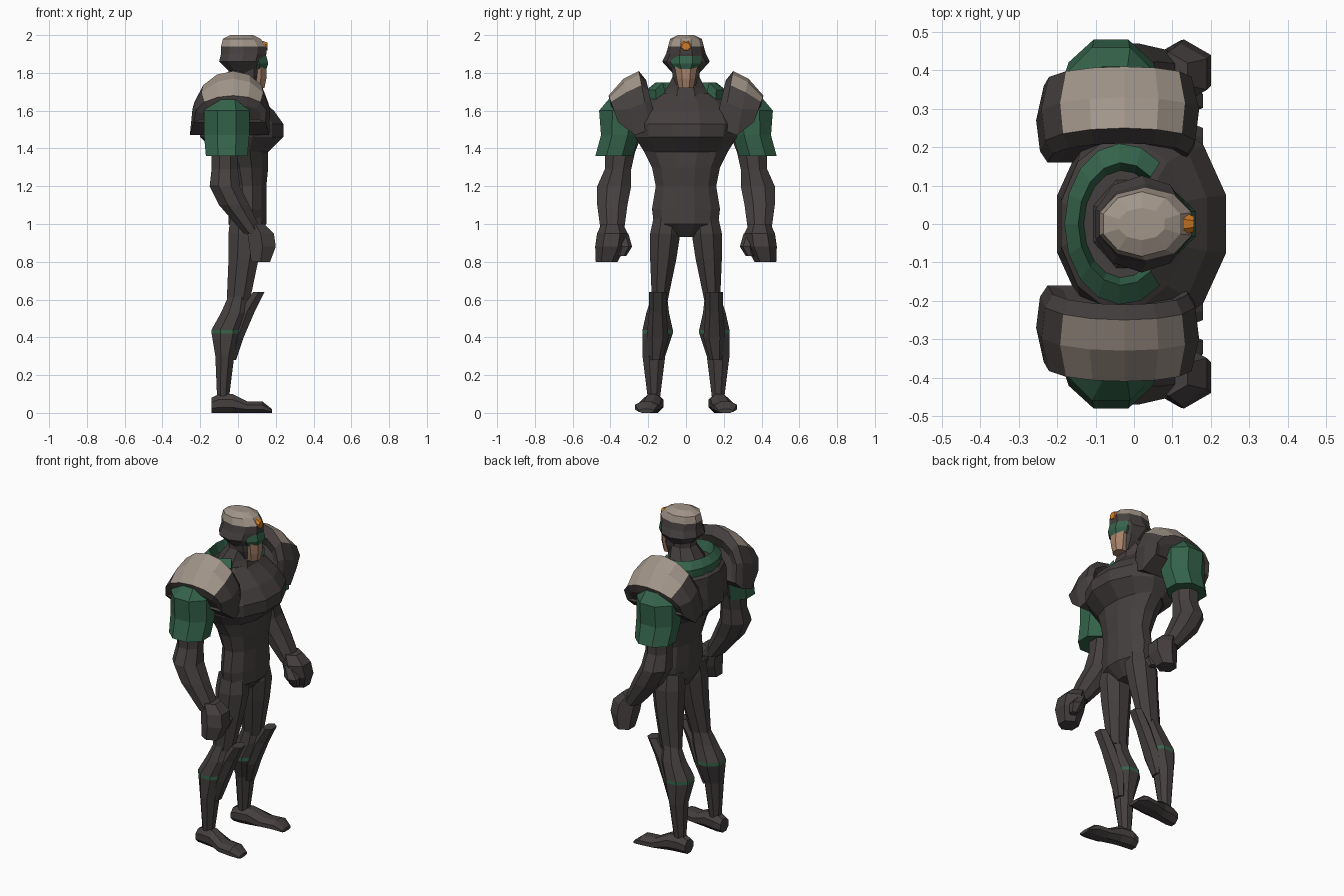
import bpy, bmesh
from math import cos, sin, pi, radians

cube = bpy.data.objects.get("Cube")
if cube:
    bpy.data.objects.remove(cube)


def material(name, red, green, blue):
    mat = bpy.data.materials.new(name)
    mat.use_nodes = True
    colour = (red, green, blue, 1)
    mat.diffuse_color = colour
    mat.node_tree.nodes["Principled BSDF"].inputs["Base Color"].default_value = colour
    return mat


DARK = material("dark armour", .06, .05, .05)
GREEN = material("green cloth", .035, .125, .07)
PALE = material("pale plating", .36, .3, .25)
TAN = material("tan skin", .38, .22, .14)
ORANGE = material("orange gem", .65, .2, .02)


def skin(name, rings, colour, accent=None, rule=None):
    """Bridge rings of points, cap both ends, and recolour the faces that pass the rule."""
    bm = bmesh.new()
    loops = [[bm.verts.new(point) for point in ring] for ring in rings]
    for low, high in zip(loops, loops[1:]):
        for i in range(len(low)):
            bm.faces.new((low[i - 1], low[i], high[i], high[i - 1]))
    bm.faces.new(loops[0])
    bm.faces.new(loops[-1])
    bmesh.ops.recalc_face_normals(bm, faces=bm.faces)
    mesh = bpy.data.meshes.new(name)
    mesh.materials.append(colour)
    if accent:
        mesh.materials.append(accent)
        for face in bm.faces:
            face.material_index = int(rule(face.calc_center_median()))
    bm.to_mesh(mesh)
    bm.free()
    obj = bpy.data.objects.new(name, mesh)
    bpy.context.collection.objects.link(obj)


def at(z, thick, wide, x=0, y=0):
    """One cross-section: its centre and its two half sizes."""
    return x, y, z, thick, wide


def loft(name, sections, colour, sides=8, side=1, along_x=False, accent=None, rule=None):
    """Skin polygons whose flats face the axes, level or standing across x."""
    rings = []
    grow = 1 / cos(pi / sides)
    for x, y, z, thick, wide in sections:
        ring = []
        for i in range(sides):
            angle = (i + .5) * 2 * pi / sides
            u, v = thick * grow * cos(angle), wide * grow * sin(angle)
            ring.append((x, side * (y + v), z + u) if along_x else (x + u, side * (y + v), z))
        rings.append(ring)
    skin(name, rings, colour, accent, rule)


# Torso: hips and waist under the overhanging chest mantle
loft("torso", [
    at(z=.93, x=.04, thick=.05, wide=.07),
    at(z=1, x=.05, thick=.1, wide=.17),
    at(z=1.08, x=.05, thick=.1, wide=.18),
    at(z=1.2, x=.05, thick=.1, wide=.16),
    at(z=1.3, x=.04, thick=.12, wide=.18),
    at(z=1.42, x=.02, thick=.14, wide=.24),
], DARK, sides=12)
loft("chest", [
    at(z=1.38, x=.02, thick=.14, wide=.22),
    at(z=1.46, x=.02, thick=.22, wide=.27),
    at(z=1.53, x=.02, thick=.22, wide=.28),
    at(z=1.6, thick=.19, wide=.26),
    at(z=1.65, x=-.03, thick=.16, wide=.22),
    at(z=1.69, x=-.03, thick=.12, wide=.15),
], DARK, sides=12)
loft("neck", [
    at(z=1.64, x=-.01, thick=.12, wide=.14),
    at(z=1.72, thick=.09, wide=.1),
    at(z=1.78, x=.02, thick=.07, wide=.07),
    at(z=1.86, x=.02, thick=.07, wide=.07),
], DARK)

# Standing collar, open at the throat
collar = []
for step in range(13):
    angle = radians(50 + step * 260 / 12)
    collar.append([(radius * .72 * cos(angle) - .03, radius * sin(angle), z)
                   for radius, z in ((.2, 1.6), (.21, 1.71), (.16, 1.75), (.13, 1.66))])
skin("collar", collar, GREEN)

# Head: helmet with pale crown, jaw guard, face, visor and forehead gem
loft("helmet", [
    at(z=1.79, x=.04, thick=.07, wide=.06),
    at(z=1.86, x=.02, thick=.12, wide=.12),
    at(z=1.9, x=.03, thick=.12, wide=.1),
    at(z=1.94, x=.03, thick=.12, wide=.09),
    at(z=1.98, x=.02, thick=.1, wide=.08),
    at(z=2, x=.02, thick=.06, wide=.04),
], DARK, sides=10, accent=PALE, rule=lambda centre: centre.z > 1.95)
loft("jaw_guard", [
    at(z=1.73, x=.07, thick=.04, wide=.05),
    at(z=1.78, x=.06, thick=.06, wide=.07),
    at(z=1.85, x=.05, thick=.08, wide=.08),
], DARK)
loft("face", [
    at(z=1.72, x=.1, thick=.04, wide=.04),
    at(z=1.77, x=.1, thick=.05, wide=.05),
    at(z=1.84, x=.1, thick=.05, wide=.06),
], TAN)
loft("visor", [
    at(z=1.82, x=.08, thick=.07, wide=.06),
    at(z=1.85, x=.08, thick=.08, wide=.08),
    at(z=1.89, x=.08, thick=.07, wide=.08),
], GREEN)
loft("forehead_gem", [
    at(x=.13, z=1.94, thick=.03, wide=.03),
    at(x=.156, z=1.94, thick=.02, wide=.02),
], ORANGE, along_x=True)


def shoulder_arch(crown, foot, half, top, bottom, side):
    """Arch over the shoulder, its feet set in from its crown."""
    points = []
    for step in range(9):
        angle = pi * step / 8
        rise = sin(angle) ** .8
        x = half * cos(angle) * (1 + rise / 8) - .045 + rise / 50
        points.append((x, side * (foot + (crown - foot) * rise), bottom + (top - bottom) * rise))
    return points


def on_crown(centre):
    return centre.z > 1.69 and -.17 < centre.x < .11 and abs(centre.y) > .235


for label, side in (("left", 1), ("right", -1)):
    # Shoulder armour with a pale crown
    arches = [
        shoulder_arch(crown=.23, foot=.17, half=.14, top=1.7, bottom=1.56, side=side),
        shoulder_arch(crown=.21, foot=.16, half=.18, top=1.76, bottom=1.54, side=side),
        shoulder_arch(crown=.25, foot=.19, half=.2, top=1.81, bottom=1.5, side=side),
        shoulder_arch(crown=.33, foot=.27, half=.21, top=1.77, bottom=1.47, side=side),
        shoulder_arch(crown=.41, foot=.36, half=.19, top=1.68, bottom=1.54, side=side),
        shoulder_arch(crown=.4, foot=.35, half=.16, top=1.63, bottom=1.55, side=side),
    ]
    skin(label + "_shoulder_pad", arches, DARK, PALE, on_crown)

    # Flared sleeve
    loft(label + "_sleeve", [
        at(z=1.36, x=-.06, y=.38, thick=.11, wide=.1),
        at(z=1.47, x=-.06, y=.35, thick=.12, wide=.1),
        at(z=1.6, x=-.06, y=.34, thick=.12, wide=.12),
        at(z=1.66, x=-.05, y=.33, thick=.08, wide=.08),
    ], GREEN, side=side)

    # Arm bending forward at the elbow, ending in a fist
    loft(label + "_arm", [
        at(z=1.58, x=-.05, y=.28, thick=.08, wide=.09),
        at(z=1.38, x=-.07, y=.35, thick=.07, wide=.08),
        at(z=1.29, x=-.07, y=.36, thick=.07, wide=.07),
        at(z=1.2, x=-.07, y=.38, thick=.08, wide=.09),
        at(z=1.1, x=-.02, y=.39, thick=.08, wide=.08),
        at(z=.95, x=.08, y=.39, thick=.05, wide=.06),
    ], DARK, side=side)
    loft(label + "_fist", [
        at(z=1, x=.09, y=.39, thick=.05, wide=.05),
        at(z=.95, x=.12, y=.39, thick=.07, wide=.07),
        at(z=.88, x=.13, y=.4, thick=.07, wide=.07),
        at(z=.8, x=.12, y=.42, thick=.05, wide=.05),
    ], DARK, sides=6, side=side)
    loft(label + "_thumb", [
        at(z=.95, x=.1, y=.34, thick=.02, wide=.03),
        at(z=.88, x=.14, y=.32, thick=.04, wide=.03),
        at(z=.83, x=.15, y=.34, thick=.02, wide=.02),
    ], DARK, sides=6, side=side)

    # Leg: thigh, calf with a thin stripe, and knee guard
    loft(label + "_thigh", [
        at(z=1.04, x=.04, y=.1, thick=.08, wide=.07),
        at(z=.95, x=.04, y=.11, thick=.09, wide=.08),
        at(z=.82, x=.03, y=.12, thick=.08, wide=.07),
        at(z=.58, y=.14, thick=.06, wide=.04),
    ], DARK, side=side)
    loft(label + "_calf", [
        at(z=.62, y=.14, thick=.05, wide=.04),
        at(z=.53, x=-.02, y=.15, thick=.07, wide=.06),
        at(z=.44, x=-.06, y=.15, thick=.08, wide=.08),
        at(z=.42, x=-.06, y=.15, thick=.08, wide=.08),
        at(z=.3, x=-.07, y=.17, thick=.05, wide=.06),
        at(z=.06, x=-.08, y=.17, thick=.03, wide=.03),
    ], DARK, side=side, accent=GREEN, rule=lambda centre: .42 < centre.z < .44)
    loft(label + "_knee_guard", [
        at(z=.28, x=-.03, y=.16, thick=.02, wide=.03),
        at(z=.4, y=.15, thick=.03, wide=.05),
        at(z=.54, x=.05, y=.15, thick=.04, wide=.04),
        at(z=.64, x=.11, y=.15, thick=.03, wide=.04),
    ], DARK, sides=6, side=side)

    # Foot, splayed slightly outward
    loft(label + "_foot", [
        at(x=-.14, y=.17, z=.04, thick=.04, wide=.04),
        at(x=-.1, y=.17, z=.05, thick=.05, wide=.05),
        at(x=-.03, y=.18, z=.05, thick=.05, wide=.05),
        at(x=.05, y=.2, z=.03, thick=.03, wide=.06),
        at(x=.13, y=.21, z=.03, thick=.03, wide=.06),
        at(x=.18, y=.21, z=.01, thick=.01, wide=.04),
    ], DARK, side=side, along_x=True)
